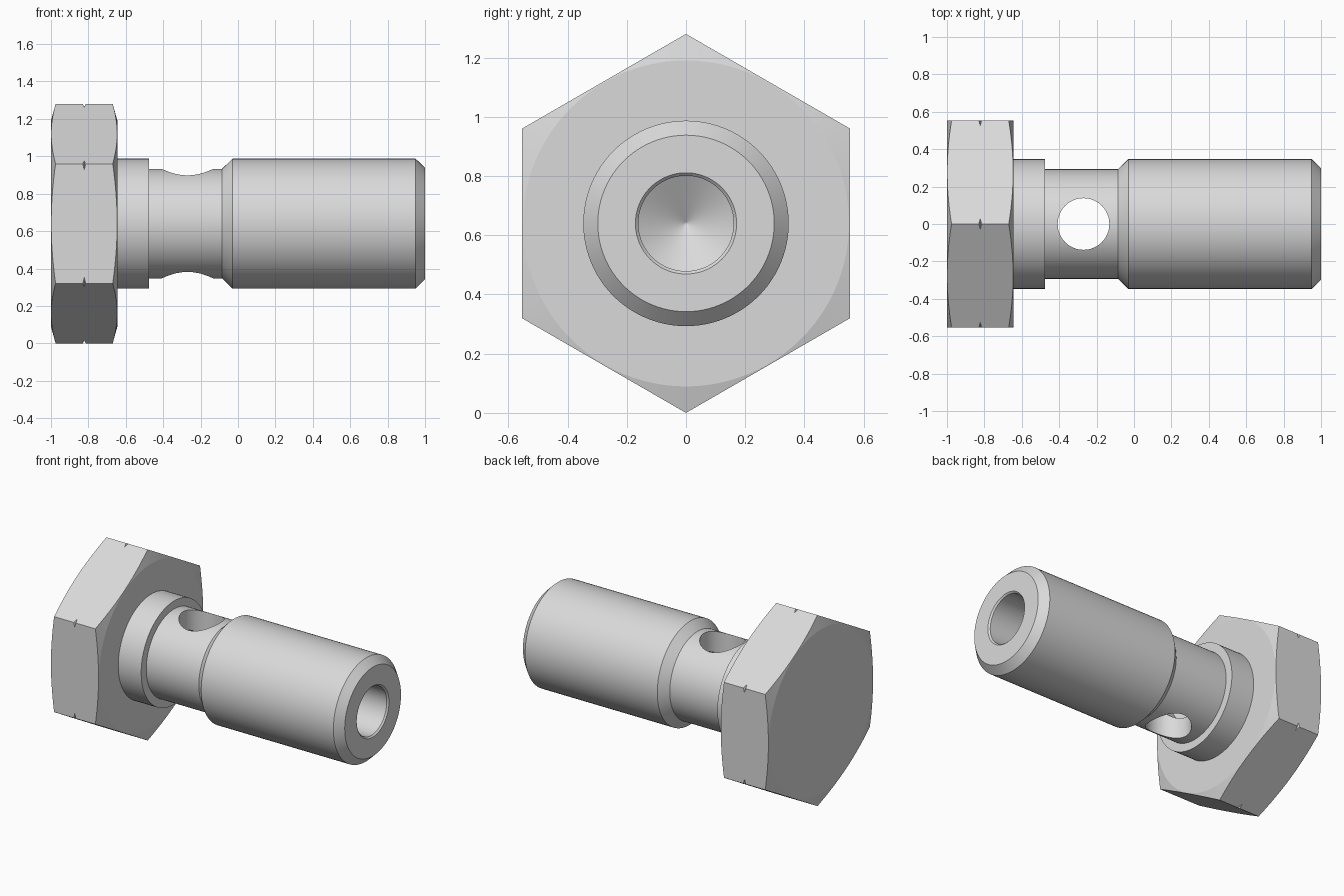
import bpy, bmesh, math
from mathutils import Matrix

AXIS_Z = 0.64          # height of the bolt axis
SEG = 96

if "Cube" in bpy.data.objects:
    bpy.data.objects.remove(bpy.data.objects["Cube"], do_unlink=True)

steel = bpy.data.materials.new("plain_grey_steel")
steel.use_nodes = True
GREY = (0.7, 0.7, 0.7, 1)
steel.diffuse_color = GREY
steel.node_tree.nodes["Principled BSDF"].inputs["Base Color"].default_value = GREY


def make_object(name, bm):
    bmesh.ops.recalc_face_normals(bm, faces=bm.faces)
    mesh = bpy.data.meshes.new(name)
    bm.to_mesh(mesh)
    bm.free()
    mesh.materials.append(steel)
    obj = bpy.data.objects.new(name, mesh)
    bpy.context.collection.objects.link(obj)
    return obj


def lathe(name, profile):
    """Spin (x, radius) points, starting and ending on the axis, around x."""
    bm = bmesh.new()
    verts = [bm.verts.new((x, 0, r)) for x, r in profile]
    edges = [bm.edges.new(pair) for pair in zip(verts, verts[1:])]
    bmesh.ops.spin(bm, geom=verts + edges, cent=(0, 0, 0), axis=(1, 0, 0),
                   angle=math.tau, steps=SEG, use_duplicate=False)
    bmesh.ops.remove_doubles(bm, verts=bm.verts, dist=1e-5)
    bmesh.ops.translate(bm, verts=bm.verts, vec=(0, 0, AXIS_Z))
    return make_object(name, bm)


def prism(name, sides, radius, depth, matrix):
    bm = bmesh.new()
    bmesh.ops.create_cone(bm, cap_ends=True, segments=sides, radius1=radius,
                          radius2=radius, depth=depth, matrix=matrix)
    return make_object(name, bm)


def cut(obj, tool, operation):
    mod = obj.modifiers.new("cut", 'BOOLEAN')
    mod.operation, mod.object, mod.solver = operation, tool, 'EXACT'
    bpy.context.view_layer.objects.active = obj
    bpy.ops.object.modifier_apply(modifier=mod.name)
    bpy.data.objects.remove(tool, do_unlink=True)


def finish(obj, angle):
    bpy.ops.object.select_all(action='DESELECT')
    obj.select_set(True)
    bpy.context.view_layer.objects.active = obj
    bpy.ops.object.shade_smooth_by_angle(angle=math.radians(angle))


# Hex head, corners up and down, with chamfered corners and a small V notch on each
head = prism("hex_head", 6, 0.64, 0.355,
             Matrix.Translation((-0.8225, 0, AXIS_Z))
             @ Matrix.Rotation(math.pi / 2, 4, 'Y')
             @ Matrix.Rotation(math.pi / 6, 4, 'Z'))
envelope = lathe("head_envelope", [
    (-1.001, 0), (-1.001, 0.547), (-0.975, 0.641), (-0.833, 0.645),
    (-0.822, 0.625), (-0.811, 0.645), (-0.67, 0.641), (-0.644, 0.547), (-0.644, 0)])
cut(head, envelope, 'INTERSECT')
finish(head, 12)

# Shank: collar, neck, chamfered body and drilled bore with conical bottom
shank = lathe("hollow_shank", [
    (-0.66, 0), (-0.66, 0.347), (-0.475, 0.347), (-0.475, 0.293),
    (-0.085, 0.293), (-0.03, 0.347), (0.95, 0.347), (1.0, 0.298),
    (1.0, 0.171), (0.99, 0.161), (-0.43, 0.161), (-0.525, 0.003), (-0.525, 0)])

# Cross hole through the neck
hole = prism("cross_hole", 64, 0.138, 2, Matrix.Translation((-0.27, 0, AXIS_Z)))
cut(shank, hole, 'DIFFERENCE')
finish(shank, 25)
